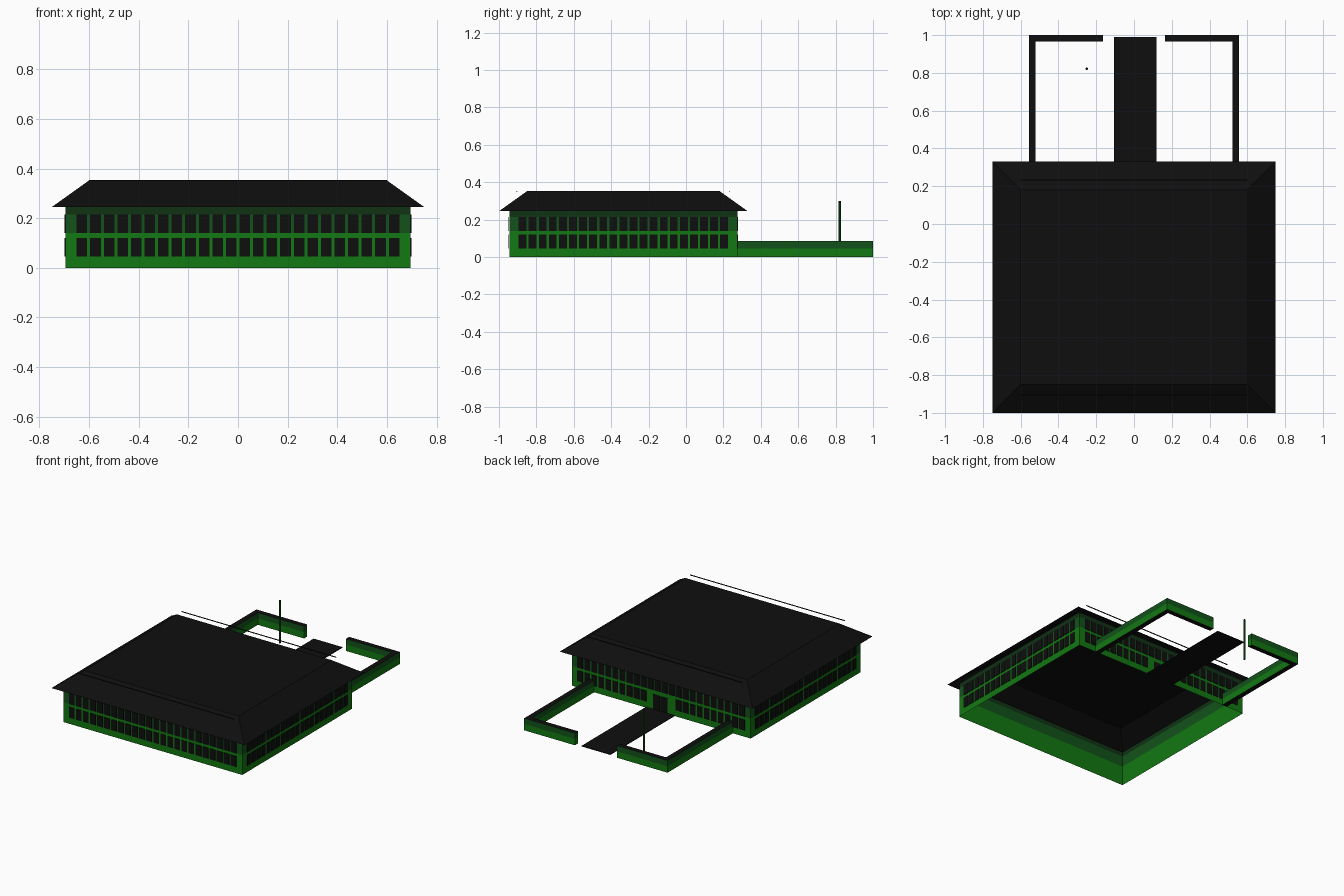
import bpy, bmesh, math

if "Cube" in bpy.data.objects:
    bpy.data.objects.remove(bpy.data.objects["Cube"])


def material(name, rgb):
    m = bpy.data.materials.new(name)
    m.diffuse_color = (*rgb, 1)
    m.use_nodes = True
    m.node_tree.nodes["Principled BSDF"].inputs["Base Color"].default_value = m.diffuse_color
    return m


BLACK = material("black", (0.0045, 0.0045, 0.0045))
GREEN = material("bright green", (0.006, 0.19, 0.006))
MID = material("dark green", (0.006, 0.085, 0.01))
DEEP = material("deep green", (0.005, 0.032, 0.007))
MATS = [BLACK, GREEN, MID, DEEP]


def finish(bm, name, rule=lambda f: 0):
    for f in bm.faces:
        f.material_index = rule(f)
    me = bpy.data.meshes.new(name)
    bm.to_mesh(me)
    bm.free()
    for m in MATS:
        me.materials.append(m)
    ob = bpy.data.objects.new(name, me)
    bpy.context.collection.objects.link(ob)
    return ob


def rings(bm, loops, top=False, bottom=False):
    """Skin a stack of rectangles given as (x0, x1, y0, y1, z)."""
    vs = [[bm.verts.new(p) for p in ((x0, y0, z), (x1, y0, z), (x1, y1, z), (x0, y1, z))]
          for x0, x1, y0, y1, z in loops]
    for a, b in zip(vs, vs[1:]):
        for i in range(4):
            j = (i + 1) % 4
            bm.faces.new((a[i], a[j], b[j], b[i]))
    if top:
        bm.faces.new(vs[-1])
    if bottom:
        bm.faces.new(vs[0][::-1])


def box(bm, x0, x1, y0, y1, z0, z1):
    rings(bm, [(x0, x1, y0, y1, z0), (x0, x1, y0, y1, z1)], True, True)


# Building walls: open shell, darker towards the eaves
X, Y0, Y1 = 0.695, -0.945, 0.275
bm = bmesh.new()
rings(bm, [(-X, X, Y0, Y1, z) for z in (0, 0.14, 0.215, 0.248)])


def wall_rule(f):
    z = f.calc_center_median().z
    return 1 if z < 0.14 else 2 if z < 0.215 else 3


finish(bm, "walls", wall_rule)

# Hipped roof with a flat top
bm = bmesh.new()
rings(bm, [(-0.75, 0.75, -1.0, 0.33, 0.245), (-0.6, 0.6, -0.85, 0.18, 0.352)], top=True)
finish(bm, "roof")

# Thin rails above the front and back slopes
bm = bmesh.new()
for y in (-0.905, 0.232):
    box(bm, -0.6, 0.6, y - 0.003, y + 0.003, 0.35, 0.354)
finish(bm, "roof_rails")

# Two rows of window panes on every side
T = 0.004
ROWS = ((0.045, 0.12), (0.14, 0.215))


def spans(a, b, n, gap=0.012):
    w = (b - a + gap) / n
    return [(a + i * w, a + (i + 1) * w - gap) for i in range(n)]


bm = bmesh.new()
for row, (z0, z1) in enumerate(ROWS):
    for a, b in spans(-0.65, 0.65, 24):
        box(bm, a, b, Y0 - T, Y0 - 0.0005, z0, z1)
        if row or abs(a + b) / 2 > 0.11:
            box(bm, a, b, Y1 + 0.0005, Y1 + T, z0, z1)
    for a, b in spans(-0.895, 0.225, 21):
        box(bm, X + 0.0005, X + T, a, b, z0, z1)
        box(bm, -X - T, -X - 0.0005, a, b, z0, z1)
finish(bm, "windows")

# Double door facing the path
bm = bmesh.new()
for a, b in ((-0.05, 0.002), (0.01, 0.062)):
    box(bm, a, b, Y1 + 0.0005, Y1 + T, 0.006, 0.11)
finish(bm, "doors")


# Garden wall: two L-shaped arms with black top and underside
def garden_rule(f):
    if abs(f.normal.z) > 0.5:
        return 0
    return 1 if f.calc_center_median().z < 0.045 else 2


for side, name in ((-1, "left_garden_wall"), (1, "right_garden_wall")):
    outline = [(0.557, 0.275), (0.557, 1.0), (0.163, 1.0), (0.163, 0.965),
               (0.521, 0.965), (0.521, 0.275)]
    bm = bmesh.new()
    vs = [[bm.verts.new((side * x, y, z)) for x, y in outline] for z in (0, 0.045, 0.085)]
    for lo, hi in zip(vs, vs[1:]):
        for i in range(6):
            j = (i + 1) % 6
            bm.faces.new((lo[i], lo[j], hi[j], hi[i]))
    bm.faces.new(vs[0][::-1])
    bm.faces.new(vs[-1])
    bmesh.ops.recalc_face_normals(bm, faces=bm.faces)
    bm.normal_update()
    finish(bm, name, garden_rule)

# Entrance path
bm = bmesh.new()
box(bm, -0.105, 0.118, Y1, 0.99, 0, 0.005)
finish(bm, "path")

# Flagpole with a dark cap
bm = bmesh.new()
n = 8
vs = [[bm.verts.new((-0.25 + 0.007 * math.cos(i * math.tau / n),
                     0.822 + 0.007 * math.sin(i * math.tau / n), z)) for i in range(n)]
      for z in (0, 0.285, 0.3)]
for lo, hi in zip(vs, vs[1:]):
    for i in range(n):
        j = (i + 1) % n
        bm.faces.new((lo[i], lo[j], hi[j], hi[i]))
bm.faces.new(vs[0][::-1])
bm.faces.new(vs[-1])
bm.normal_update()
finish(bm, "flagpole", lambda f: 0 if abs(f.normal.z) > 0.5
       else 2 if f.calc_center_median().z < 0.28 else 3)
